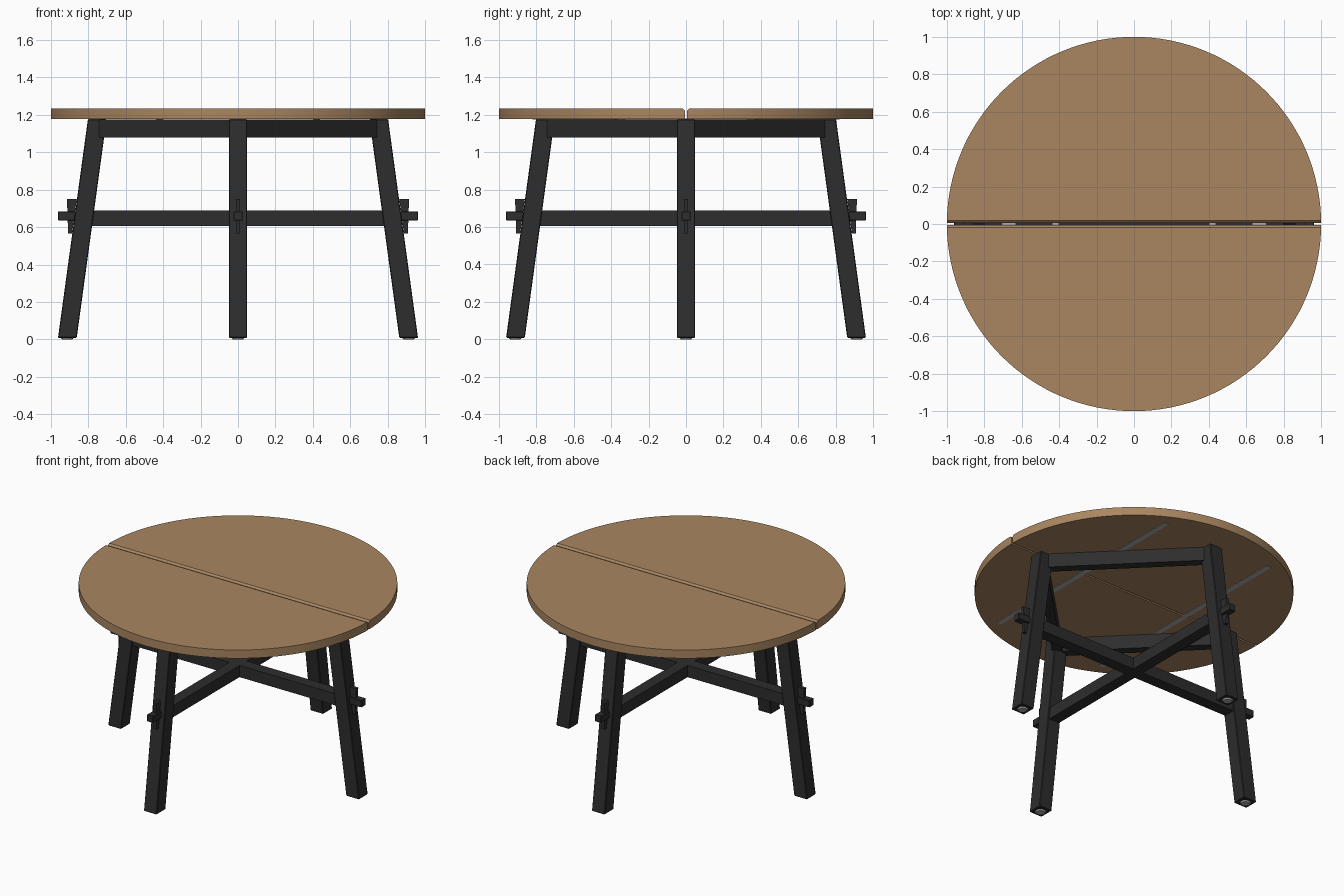
import bpy, bmesh, math
from mathutils import Matrix, Vector

if "Cube" in bpy.data.objects:
    bpy.data.objects.remove(bpy.data.objects["Cube"])


def material(name, rgb):
    m = bpy.data.materials.new(name)
    m.diffuse_color = (*rgb, 1)
    m.use_nodes = True
    m.node_tree.nodes["Principled BSDF"].inputs["Base Color"].default_value = m.diffuse_color
    return m


WOOD = material("warm wood", (0.40, 0.24, 0.12))
BLACK = material("black paint", (0.026, 0.026, 0.026))
METAL = material("grey metal", (0.42, 0.42, 0.42))


def finish(name, bm, mat, turn=0.0, bevel=0.0):
    if bevel:
        bmesh.ops.bevel(bm, geom=bm.edges[:], offset=bevel, segments=1, affect='EDGES')
    bmesh.ops.recalc_face_normals(bm, faces=bm.faces)
    bm.transform(Matrix.Rotation(turn, 4, 'Z'))
    me = bpy.data.meshes.new(name)
    bm.to_mesh(me)
    bm.free()
    me.materials.append(mat)
    ob = bpy.data.objects.new(name, me)
    bpy.context.collection.objects.link(ob)
    return ob


def prism(profile, move):
    """Closed profile of 3D points, extruded along a vector."""
    bm = bmesh.new()
    f = bm.faces.new([bm.verts.new(p) for p in profile])
    ext = bmesh.ops.extrude_face_region(bm, geom=[f])
    vs = [v for v in ext["geom"] if isinstance(v, bmesh.types.BMVert)]
    bmesh.ops.translate(bm, verts=vs, vec=Vector(move))
    return bm


def side_profile(name, xz, width, mat, turn=0.0, bevel=0.0):
    """Profile in the xz plane, given a width across y."""
    bm = prism([(x, -width / 2, z) for x, z in xz], (0, width, 0))
    return finish(name, bm, mat, turn, bevel)


def box(name, x0, x1, width, z0, z1, mat, turn=0.0, bevel=0.0):
    return side_profile(name, [(x0, z0), (x1, z0), (x1, z1), (x0, z1)], width, mat, turn, bevel)


Z_UNDER, Z_TOP, GAP = 1.177, 1.235, 0.006

# two half-round top panels with a chamfered centre joint
for side, turn in (("back", 0.0), ("front", math.pi)):
    a0 = math.asin(GAP)
    n = 64
    pts = [(math.cos(a0 + (math.pi - 2 * a0) * i / n),
            math.sin(a0 + (math.pi - 2 * a0) * i / n), Z_UNDER) for i in range(n + 1)]
    bm = prism(pts, (0, 0, Z_TOP - Z_UNDER))
    joint = [e for e in bm.edges if all(v.co.z > 1.2 and abs(v.co.y - GAP) < 1e-4 for v in e.verts)]
    bmesh.ops.bevel(bm, geom=joint, offset=0.012, segments=1, affect='EDGES')
    ob = finish("top_panel_" + side, bm, WOOD, turn)
    bpy.context.view_layer.objects.active = ob
    ob.select_set(True)
    bpy.ops.object.shade_smooth_by_angle(angle=math.radians(25))
    ob.select_set(False)

# steel stiffening strips under the top
for i, x in enumerate((-0.42, 0.42)):
    box(f"stiffener_{i}", x - 0.018, x + 0.018, 1.64, Z_UNDER - 0.003, Z_UNDER + 0.004, METAL)

SLOPE = 0.16 / 1.17


def outer(z):
    return 0.963 - SLOPE * z


for k in range(4):
    t = k * math.pi / 2
    # splayed leg
    side_profile(f"leg_{k}", [(outer(.008) - .1, .008), (outer(.008), .008),
                              (outer(1.177), 1.177), (outer(1.177) - .1, 1.177)],
                 0.098, BLACK, t, 0.004)
    # foot glide
    bm = bmesh.new()
    bmesh.ops.create_cone(bm, cap_ends=True, segments=16, radius1=0.028, radius2=0.036, depth=0.01,
                          matrix=Matrix.Translation((outer(0) - 0.05, 0, 0.005)))
    finish(f"foot_glide_{k}", bm, METAL, t)
    # tenon passing through the leg
    box(f"tenon_{k}", 0.75, 0.963, 0.048, 0.636, 0.684, BLACK, t, 0.003)
    # locking wedge against the leg
    side_profile(f"wedge_{k}", [(outer(.567) + .001, .567), (0.908, .567), (0.914, .75), (outer(.75) + .001, .75)],
                 0.022, BLACK, t)
    # apron rail to the next leg (chord at 45 degrees)
    d = 0.75 / math.sqrt(2)
    half = d - 0.035
    bm = prism([(d - .03, -half, 1.08), (d + .03, -half, 1.08),
                (d + .03, -half, 1.175), (d - .03, -half, 1.175)], (0, 2 * half, 0))
    finish(f"apron_rail_{k}", bm, BLACK, t + math.pi / 4)
    # small steel corner bracket
    bm = prism([(0.71, -0.05, 1.165), (0.71, 0.05, 1.165), (0.63, 0.09, 1.165), (0.63, -0.09, 1.165)],
               (0, 0, 0.01))
    finish(f"corner_bracket_{k}", bm, METAL, t)

# crossed stretchers
for k in range(2):
    side_profile(f"stretcher_{k}", [(-.80, .607), (.80, .607), (.79, .688), (-.79, .688)],
                 0.08 - 0.001 * k, BLACK, k * math.pi / 2)
